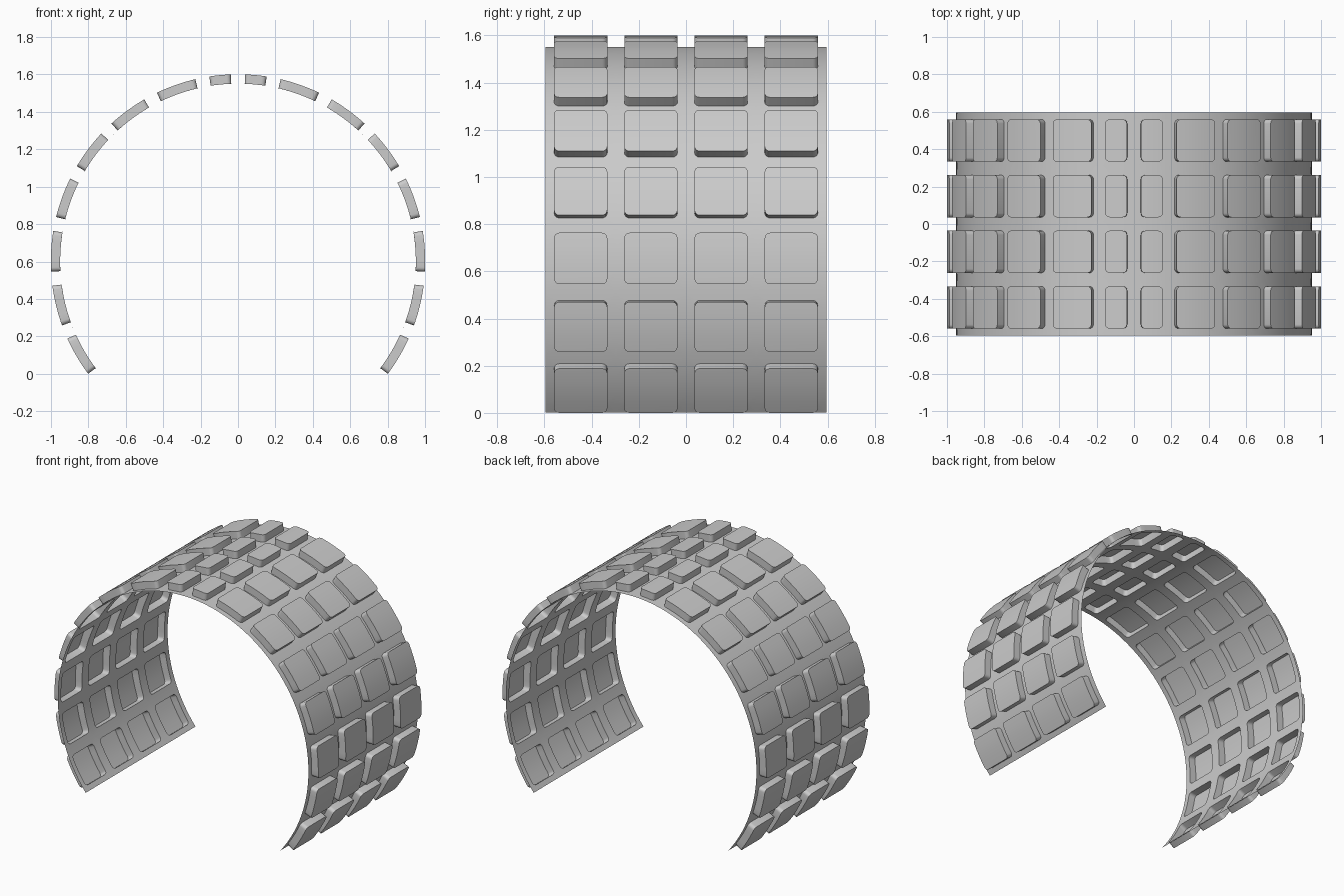
import bpy, bmesh, math
from mathutils import Vector

cube = bpy.data.objects.get("Cube")
if cube:
    bpy.data.objects.remove(cube)

RADIUS, HEIGHT, CENTRE_Z = 0.951, 0.05, 0.6   # band radius, tread height, hub height
HALF_WIDTH, COLUMNS, ROWS = 0.595, 4, 7
NARROW, END = math.radians(11), math.radians(129)
INSET, CORNER, CORNER_STEPS = 0.036, 0.022, 4

grey = bpy.data.materials.new("grey rubber")
grey.use_nodes = True
colour = (0.6, 0.6, 0.6, 1)
grey.diffuse_color = colour
grey.node_tree.nodes["Principled BSDF"].inputs["Base Color"].default_value = colour


def add_cell(bm, u0, u1, y0, y1):
    """Flat cell: a frame of band around one hollow, round-cornered tread block."""
    corners = [(u1, y1, 1, 1), (u0, y1, -1, 1), (u0, y0, -1, -1), (u1, y0, 1, -1)]
    outer, arcs, tops = [], [], []
    for k, (u, y, su, sy) in enumerate(corners):
        outer.append(bm.verts.new((u, y, 0)))
        cu, cy = u - su * (INSET + CORNER), y - sy * (INSET + CORNER)
        angles = [math.pi / 2 * (k + i / CORNER_STEPS) for i in range(CORNER_STEPS + 1)]
        ring = [(cu + CORNER * math.cos(a), cy + CORNER * math.sin(a)) for a in angles]
        arcs.append([bm.verts.new((*p, 0)) for p in ring])
        tops += [bm.verts.new((*p, HEIGHT)) for p in ring]
    # frame
    for k in range(4):
        n = (k + 1) % 4
        for a, b in zip(arcs[k], arcs[k][1:]):
            bm.faces.new((outer[k], b, a))
        bm.faces.new((outer[k], outer[n], arcs[n][0], arcs[k][-1]))
    # walls and cap
    base = sum(arcs, [])
    for i in range(len(base)):
        j = (i + 1) % len(base)
        bm.faces.new((base[i], base[j], tops[j], tops[i]))
    bm.faces.new(tops)


bm = bmesh.new()

# rows are full length except for the two short ones beside the crown
step = (END - NARROW) / ROWS
half = [0] + [NARROW + step * i for i in range(ROWS + 1)]
lines = [-a for a in reversed(half[1:])] + half
column = 2 * HALF_WIDTH / COLUMNS
for a0, a1 in zip(lines, lines[1:]):
    for c in range(COLUMNS):
        y = -HALF_WIDTH + c * column
        add_cell(bm, a0 * RADIUS, a1 * RADIUS, y, y + column)
bmesh.ops.remove_doubles(bm, verts=bm.verts, dist=1e-5)

# cut across the strip so that it bends smoothly
for a0, a1 in zip(lines, lines[1:]):
    for i in range(1, 6):
        cut = (a0 + (a1 - a0) * i / 6) * RADIUS
        bmesh.ops.bisect_plane(bm, geom=bm.verts[:] + bm.edges[:] + bm.faces[:],
                               plane_co=(cut, 0, 0), plane_no=(1, 0, 0), dist=1e-5)

# roll the strip into an open arch
for v in bm.verts:
    a, r = v.co.x / RADIUS, RADIUS + v.co.z
    v.co = Vector((r * math.sin(a), v.co.y, CENTRE_Z + r * math.cos(a)))
bmesh.ops.recalc_face_normals(bm, faces=bm.faces)
crown = max(bm.faces, key=lambda f: f.calc_center_median().z)
if crown.normal.z < 0:
    bmesh.ops.reverse_faces(bm, faces=bm.faces)

mesh = bpy.data.meshes.new("tread_band")
bm.to_mesh(mesh)
bm.free()
mesh.materials.append(grey)
tread = bpy.data.objects.new("tread_band", mesh)
bpy.context.collection.objects.link(tread)

bpy.ops.object.select_all(action='DESELECT')
tread.select_set(True)
bpy.context.view_layer.objects.active = tread
bpy.ops.object.shade_smooth_by_angle(angle=math.radians(30))
